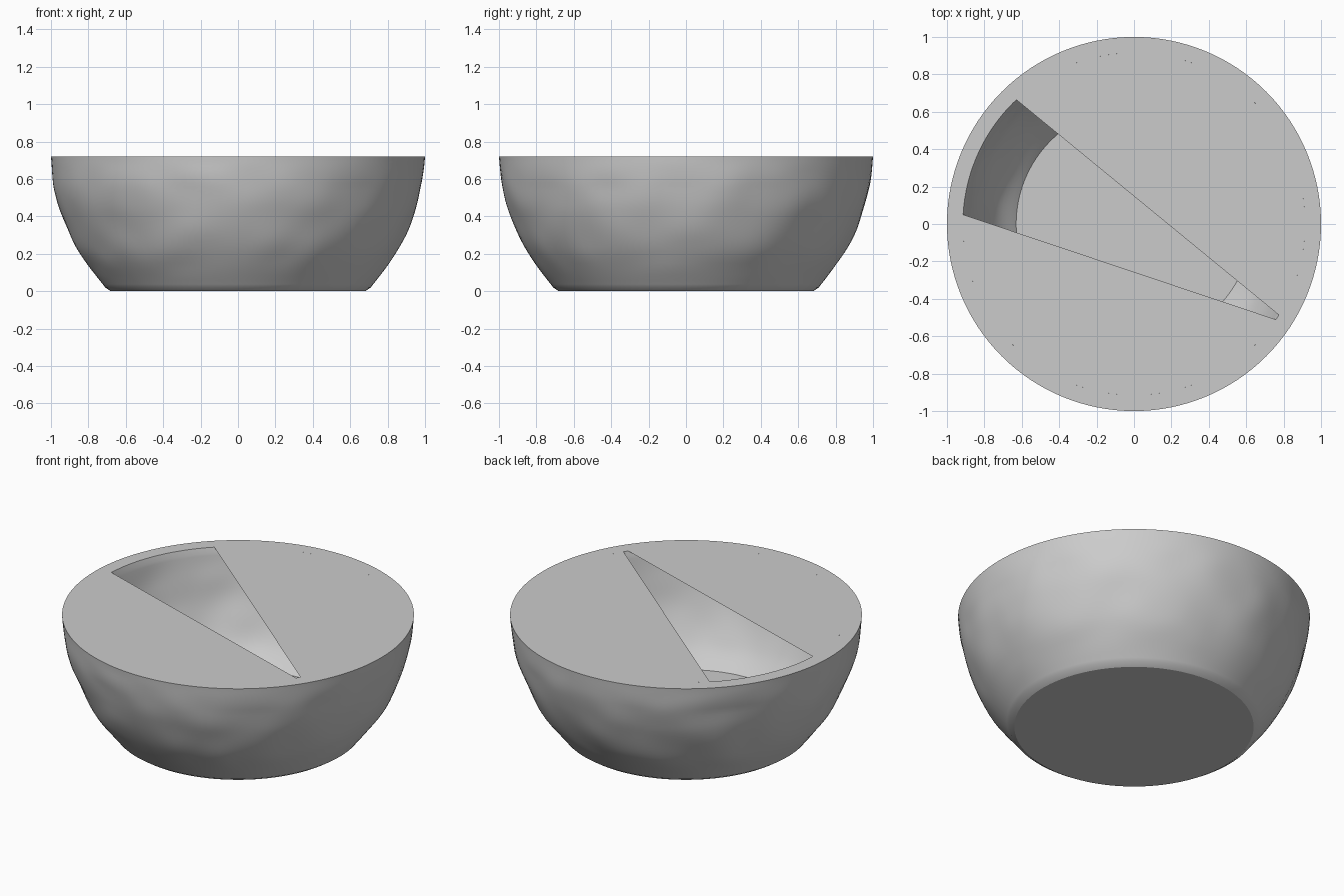
import bpy, bmesh, math
from mathutils import Vector, noise

if "Cube" in bpy.data.objects:
    bpy.data.objects.remove(bpy.data.objects["Cube"])

N = 128
TOP, RIM = 0.72, 0.915


def curve(points, steps):
    """Smooth the few profile points (Catmull-Rom)."""
    p = [points[0]] + points + [points[-1]]
    out = []
    for i in range(1, len(p) - 2):
        for k in range(steps):
            t = k / steps
            out.append(tuple(0.5 * (2 * b + (c - a) * t + (2 * a - 5 * b + 4 * c - d) * t * t
                                    + (3 * b - a - 3 * c + d) * t ** 3)
                             for a, b, c, d in zip(p[i - 1], p[i], p[i + 1], p[i + 2])))
    return out + [points[-1]]


def make_object(name, bm):
    me = bpy.data.meshes.new(name)
    bm.to_mesh(me)
    bm.free()
    ob = bpy.data.objects.new(name, me)
    bpy.context.collection.objects.link(ob)
    return ob


def select(ob):
    bpy.ops.object.select_all(action='DESELECT')
    bpy.context.view_layer.objects.active = ob
    ob.select_set(True)


# Bowl: outer wall, flat rim, inner wall and floor, with a hand-hewn ripple
outer = curve([(0.71, 0.02), (0.85, 0.21), (0.94, 0.41), (0.985, 0.58), (1.0, TOP)], 7)
inner = curve([(0.905, 0.69), (0.875, 0.54), (0.825, 0.37), (0.74, 0.2), (0.63, 0.08)], 6)
profile = [(0.68, 0.0)] + outer + [(RIM, TOP)] + inner
bm = bmesh.new()
rings = []
for r, z in profile:
    fade = max(0.0, min(1.0, (z - 0.08) / 0.1, (0.68 - z) / 0.12))
    ring = []
    for i in range(N):
        a = math.tau * i / N
        d = Vector((math.cos(a), math.sin(a), 0))
        q = d * r + Vector((0, 0, z))
        rr = r + 0.011 * fade * noise.noise(q * 4.5)
        ring.append(bm.verts.new((d.x * rr, d.y * rr, z)))
    rings.append(ring)
for a, b in zip(rings, rings[1:]):
    for i in range(N):
        j = (i + 1) % N
        bm.faces.new((a[i], a[j], b[j], b[i]))
bm.faces.new(rings[0][::-1])
bm.faces.new(rings[-1])
bowl = make_object("bowl", bm)
select(bowl)
bpy.ops.object.shade_smooth_by_angle(angle=math.radians(28))


# Cover sheets: two circle segments that leave a tapering slot open
def cover(name, start, end):
    bm = bmesh.new()
    pts = [start + (end - start) * k / 64 for k in range(65)]
    bm.faces.new([bm.verts.new((RIM * math.cos(a), RIM * math.sin(a), TOP)) for a in pts])
    make_object(name, bm)


def angle(x, y):
    return math.atan2(y, x)


cover("cover_back", angle(0.772, -0.485), angle(-0.63, 0.665))
cover("cover_front", angle(-0.91, 0.05) - math.tau, angle(0.758, -0.51))
